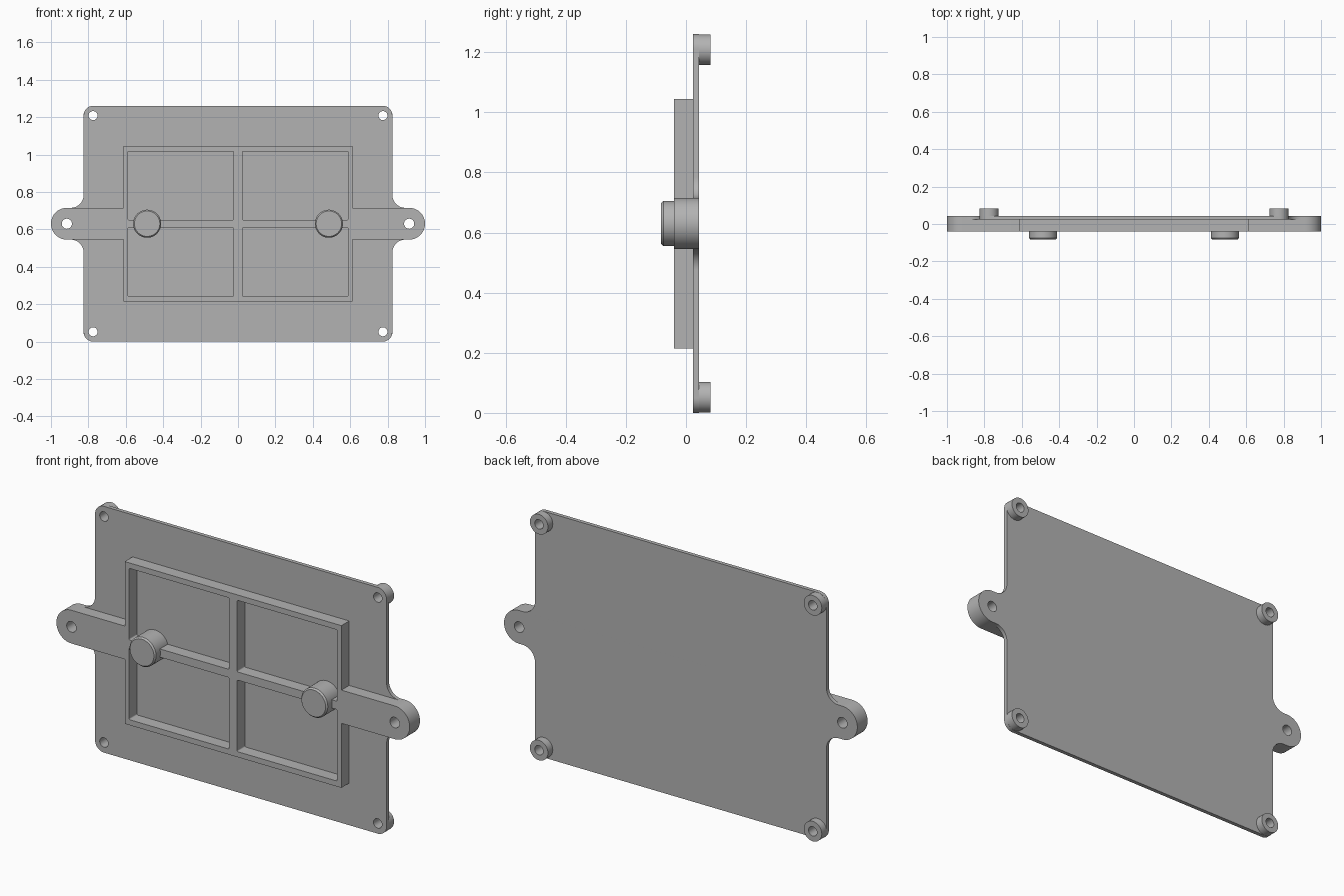
import bpy
import bmesh
from math import cos, sin, radians, pi

if "Cube" in bpy.data.objects:
    bpy.data.objects.remove(bpy.data.objects["Cube"])

MID = 0.63                                  # height of the plate's centre
BACK, PLATE, RIB, TIP, BOSS = 0.043, 0.023, -0.04, -0.083, 0.082

grey = bpy.data.materials.new("plain grey")
grey.use_nodes = True
grey.diffuse_color = (0.45, 0.45, 0.45, 1)
grey.node_tree.nodes["Principled BSDF"].inputs["Base Color"].default_value = grey.diffuse_color


def arc(x, z, r, start, end, steps=16):
    angles = [radians(start + (end - start) * i / steps) for i in range(steps + 1)]
    return [(x + r * cos(a), z + r * sin(a)) for a in angles]


def circle(x, z, r, steps=48):
    return arc(x, z, r, 0, 360, steps)[:-1]


def four_way(quarter):
    """Mirror an outline running from the +x axis to the +z side."""
    flip = quarter[::-1]
    loop = (quarter + [(-x, z) for x, z in flip]
            + [(-x, -z) for x, z in quarter] + [(x, -z) for x, z in flip])
    return [p for i, p in enumerate(loop)
            if abs(p[0] - loop[i - 1][0]) + abs(p[1] - loop[i - 1][1]) > 1e-5]


def rounded_rect(x, z, w, h, r):
    quarter = arc(w / 2 - r, h / 2 - r, r, 0, 90, 4)
    return [(x + px, z + pz) for px, pz in four_way(quarter)]


def finish(name, bm):
    mesh = bpy.data.meshes.new(name)
    bmesh.ops.remove_doubles(bm, verts=bm.verts, dist=1e-5)
    bmesh.ops.recalc_face_normals(bm, faces=bm.faces)
    bm.to_mesh(mesh)
    bm.free()
    mesh.materials.clear()
    mesh.materials.append(grey)
    obj = bpy.data.objects.new(name, mesh)
    bpy.context.collection.objects.link(obj)
    bpy.ops.object.select_all(action='DESELECT')
    obj.select_set(True)
    bpy.context.view_layer.objects.active = obj
    bpy.ops.object.shade_smooth_by_angle(angle=radians(30))
    return obj


def slab(name, loops, front, back):
    """Extrude an outline with holes along y."""
    curve = bpy.data.curves.new(name + " profile", 'CURVE')
    curve.dimensions = '2D'
    curve.fill_mode = 'BOTH'
    curve.extrude = (back - front) / 2
    for loop in loops:
        spline = curve.splines.new('POLY')
        spline.points.add(len(loop) - 1)
        for point, (x, z) in zip(spline.points, loop):
            point.co = (x, z, 0, 1)
        spline.use_cyclic_u = True
    helper = bpy.data.objects.new(name + " profile", curve)
    bpy.context.collection.objects.link(helper)
    bpy.context.view_layer.update()
    shape = helper.evaluated_get(bpy.context.evaluated_depsgraph_get())
    bm = bmesh.new()
    bm.from_mesh(shape.to_mesh())
    shape.to_mesh_clear()
    bpy.data.objects.remove(helper)
    for v in bm.verts:
        x, z, depth = v.co
        v.co = (x, (front + back) / 2 - depth, z + MID)
    return finish(name, bm)


# Shared positions
signs = (-1, 1)
corners = [(sx * 0.775, sz * 0.578) for sx in signs for sz in signs]
tab_end = arc(0.915, 0, 0.085, 0, 90)
tab_holes = [circle(s * 0.915, 0, 0.027) for s in signs]
corner_holes = [circle(x, z, 0.024) for x, z in corners]

# Back plate with filleted tabs
plate_outline = four_way(tab_end + arc(0.895, 0.155, 0.07, 270, 180)
                         + arc(0.775, 0.58, 0.05, 0, 90))
slab("back_plate", [plate_outline] + tab_holes + corner_holes, PLATE, BACK)

# Raised frame, cross ribs and tabs in one piece
frame_outline = four_way(tab_end + [(0.613, 0.085), (0.613, 0.415)])
panes = [rounded_rect(sx * 0.306, sz * 0.204, 0.566, 0.366, 0.006)
         for sx in signs for sz in signs]
slab("ribbed_frame", [frame_outline] + panes + tab_holes, RIB, PLATE)

# Corner bosses behind the plate
for i, (x, z) in enumerate(corners):
    slab(f"corner_boss_{i + 1}", [circle(x, z, 0.051), corner_holes[i]], BACK, BOSS)

# Chamfered round pegs on the front
for side, s in (("right", -1), ("left", 1)):
    bm = bmesh.new()
    rings = []
    for r, y in ((0.075, PLATE), (0.075, TIP + 0.008), (0.068, TIP)):
        rings.append([bm.verts.new((x, y, z)) for x, z in circle(s * 0.486, MID, r)])
    for low, high in zip(rings, rings[1:]):
        for j in range(len(low)):
            bm.faces.new((low[j - 1], low[j], high[j], high[j - 1]))
    bm.faces.new(rings[0])
    bm.faces.new(rings[-1])
    finish(f"{side}_peg", bm)
